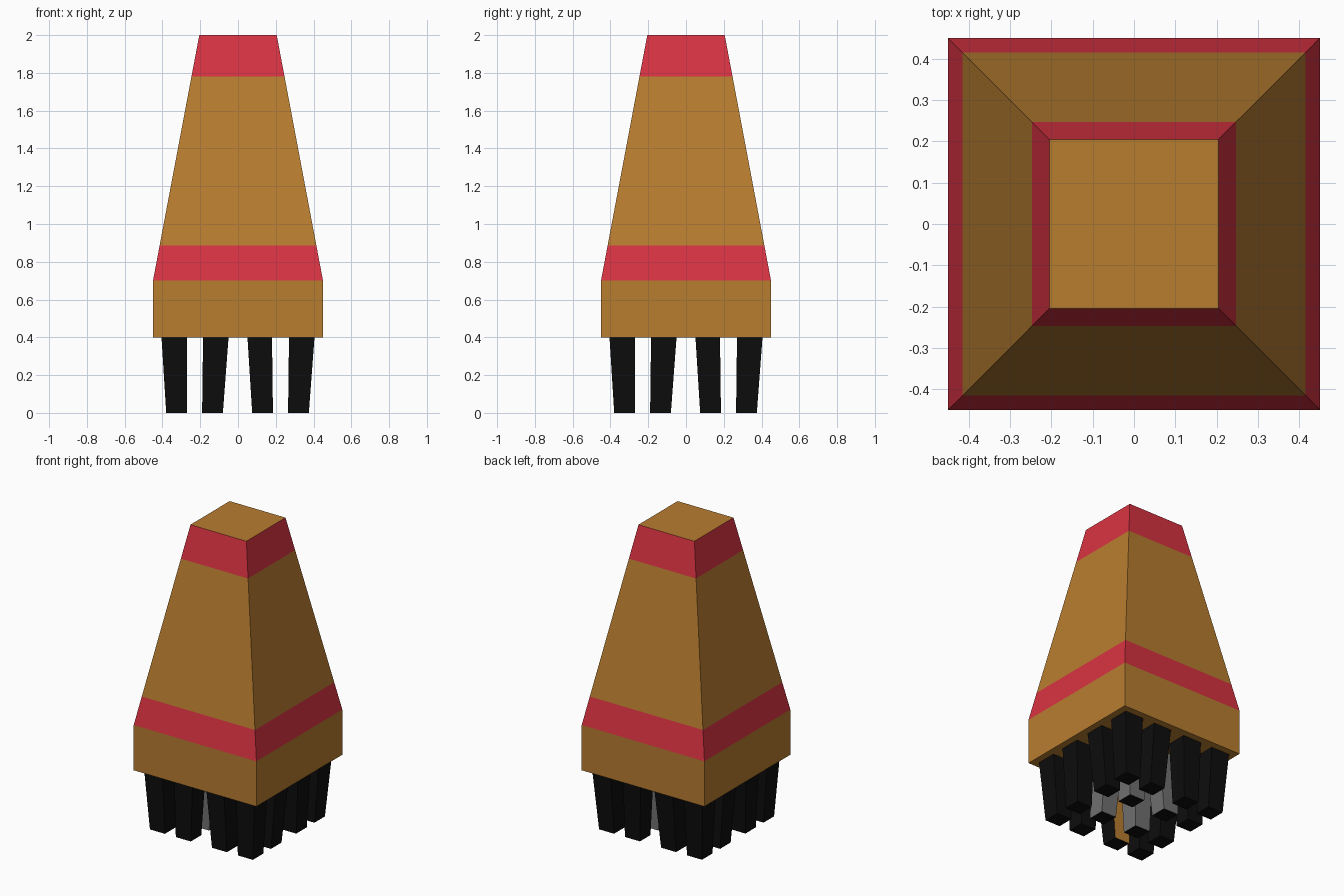
import bpy, bmesh

if "Cube" in bpy.data.objects:
    bpy.data.objects.remove(bpy.data.objects["Cube"])


def material(name, rgb):
    m = bpy.data.materials.new(name)
    m.diffuse_color = (*rgb, 1)
    m.use_nodes = True
    m.node_tree.nodes["Principled BSDF"].inputs["Base Color"].default_value = m.diffuse_color
    return m


BROWN = material("warm_brown", (0.48, 0.205, 0.03))
RED = material("band_red", (0.69, 0.033, 0.055))
BLACK = material("leg_black", (0.004, 0.004, 0.004))
GREY = material("inner_leg_grey", (0.16, 0.16, 0.16))


def stacked(name, sections, mats, rule):
    """Stack of rectangles (x0, x1, y0, y1, z), capped; rule picks the face material."""
    bm = bmesh.new()
    rings = []
    for x0, x1, y0, y1, z in sections:
        rings.append([bm.verts.new(p) for p in
                      ((x0, y0, z), (x1, y0, z), (x1, y1, z), (x0, y1, z))])
    bm.faces.new(rings[0][::-1])
    bm.faces.new(rings[-1])
    for a, b in zip(rings, rings[1:]):
        for i in range(4):
            j = (i + 1) % 4
            bm.faces.new((a[i], a[j], b[j], b[i]))
    bm.normal_update()
    for f in bm.faces:
        f.material_index = rule(f)
    me = bpy.data.meshes.new(name)
    bm.to_mesh(me)
    bm.free()
    for m in mats:
        me.materials.append(m)
    ob = bpy.data.objects.new(name, me)
    bpy.context.collection.objects.link(ob)
    return ob


# Tapered body: straight base, then sloping sides with two red bands
def half_width(z):
    return 0.45 if z <= 0.7 else 0.45 - (z - 0.7) / 1.3 * 0.245


def body_rule(f):
    z = f.calc_center_median().z
    side = abs(f.normal.z) < 0.9
    return 1 if side and (0.7 < z < 0.885 or z > 1.78) else 0


levels = (0.4, 0.7, 0.885, 1.78, 2.0)
stacked("body", [(-half_width(z), half_width(z)) * 2 + (z,) for z in levels],
        [BROWN, RED], body_rule)

# Four by four grid of tapered legs: (bottom low, bottom high, top low, top high)
spans = [(-0.38, -0.27, -0.405, -0.27), (-0.19, -0.08, -0.185, -0.05),
         (0.075, 0.185, 0.05, 0.18), (0.265, 0.375, 0.27, 0.405)]
for i, sx in enumerate(spans):
    for j, sy in enumerate(spans):
        inner = i in (1, 2) and j in (1, 2)

        def leg_rule(f, inner=inner, i=i, j=j):
            if inner and abs(f.normal.z) < 0.9:
                return 1                      # grey sides on the inner legs
            if (i, j) == (1, 0) and f.normal.y > 0.9:
                return 2                      # one brown inward side
            return 0

        stacked(f"{'inner' if inner else 'outer'}_leg_{i}_{j}",
                [(*sx[:2], *sy[:2], 0.0), (*sx[2:], *sy[2:], 0.4)],
                [BLACK, GREY, BROWN], leg_rule)
